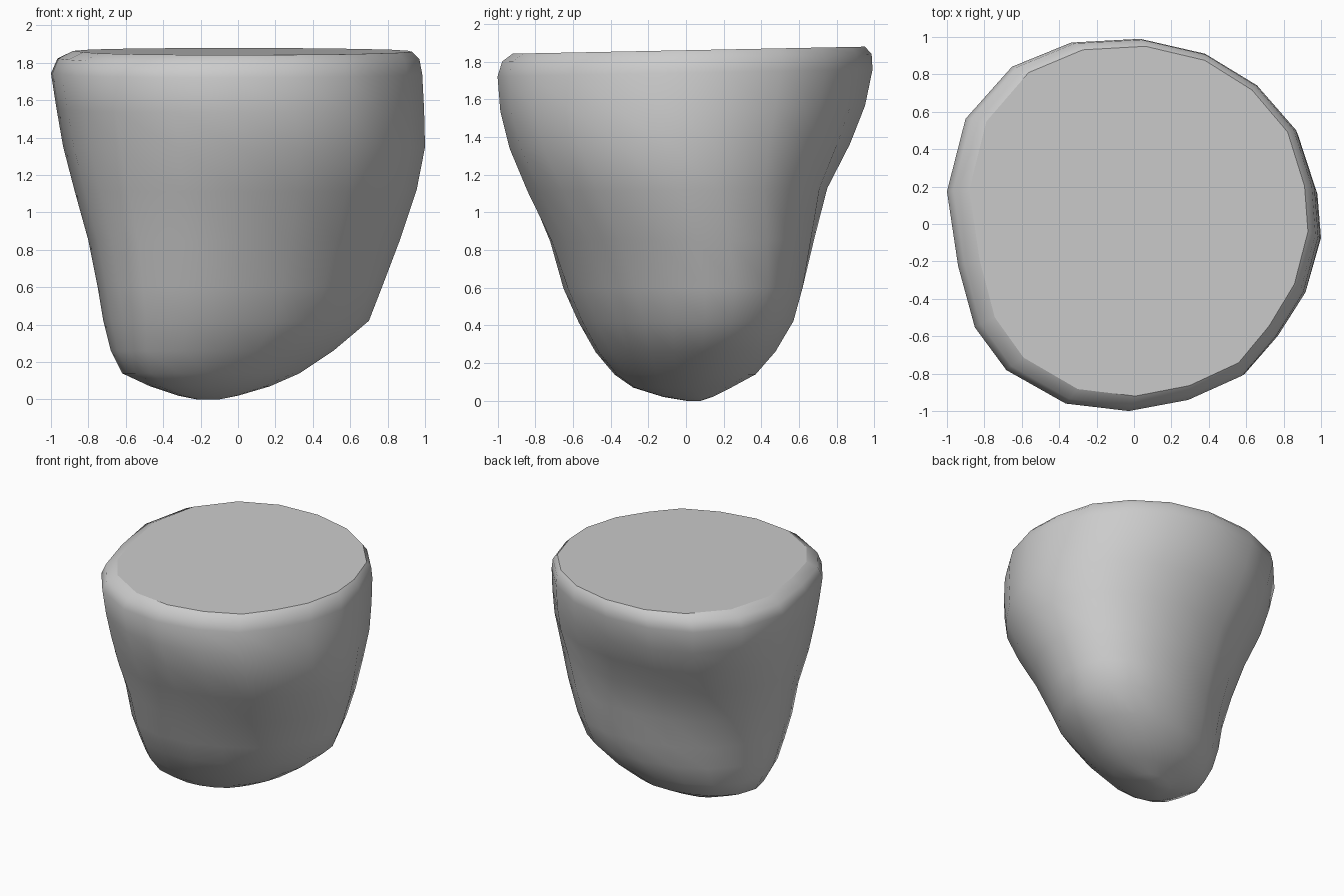
import bpy, bmesh

if "Cube" in bpy.data.objects:
    bpy.data.objects.remove(bpy.data.objects["Cube"])

# Outline of the stump seen from above, slightly irregular
OUTLINE = [(-.33, .98), (.04, 1), (.39, .92), (.67, .75), (.88, .51), (.98, .2), (1, -.06),
           (.92, -.36), (.77, -.6), (.59, -.81), (.3, -.94), (-.02, -1), (-.36, -.96),
           (-.68, -.78), (-.85, -.55), (-.94, -.22), (-1, .18), (-.9, .57), (-.65, .85)]

# Cross-section extents: z, left, right, front, back
RINGS = [(0.00, -.22, -.10, 0, .08),
         (0.02, -.32, .00, -.12, .14),
         (0.07, -.47, .17, -.28, .24),
         (0.14, -.62, .33, -.38, .37),
         (0.26, -.68, .51, -.48, .475),
         (0.42, -.72, .70, -.57, .57),
         (0.60, -.75, .77, -.65, .62),
         (0.85, -.80, .865, -.72, .68),
         (1.12, -.875, .955, -.84, .75),
         (1.35, -.935, 1.0, -.935, .87),
         (1.55, -.97, .995, -.985, .95),
         (1.74, -1.0, .985, -1.0, .99),
         (1.82, -.965, .97, -.975, .985),
         (1.86, -.88, .93, -.92, .95)]


def ring_points(z, x0, x1, y0, y1):
    # Skew the lower sections towards the front-left / back-right diagonal
    skew = 0.23 * max(0, min(1, (1.4 - z) / 0.8))
    pts = [(u, v + skew * u) for u, v in OUTLINE]
    lo, hi = min(p[1] for p in pts), max(p[1] for p in pts)
    out = []
    for u, v in pts:
        x = x0 + (x1 - x0) * (u + 1) / 2
        y = y0 + (y1 - y0) * (v - lo) / (hi - lo)
        out.append((x, y, z + 0.02 * y * z / 1.86))   # top leans slightly
    return out


# Body lofted through the rings, with flat top and closed bottom
bm = bmesh.new()
rings = [[bm.verts.new(p) for p in ring_points(*r)] for r in RINGS]
n = len(OUTLINE)
for a, b in zip(rings, rings[1:]):
    for i in range(n):
        j = (i + 1) % n
        bm.faces.new((a[i], a[j], b[j], b[i]))
bm.faces.new(rings[0])
top = bm.faces.new(rings[-1])
bmesh.ops.recalc_face_normals(bm, faces=bm.faces)
for f in bm.faces:
    f.smooth = True
top.smooth = False
mesh = bpy.data.meshes.new("flat_topped_rock")
bm.to_mesh(mesh)
bm.free()
rock = bpy.data.objects.new("flat_topped_rock", mesh)
bpy.context.collection.objects.link(rock)
